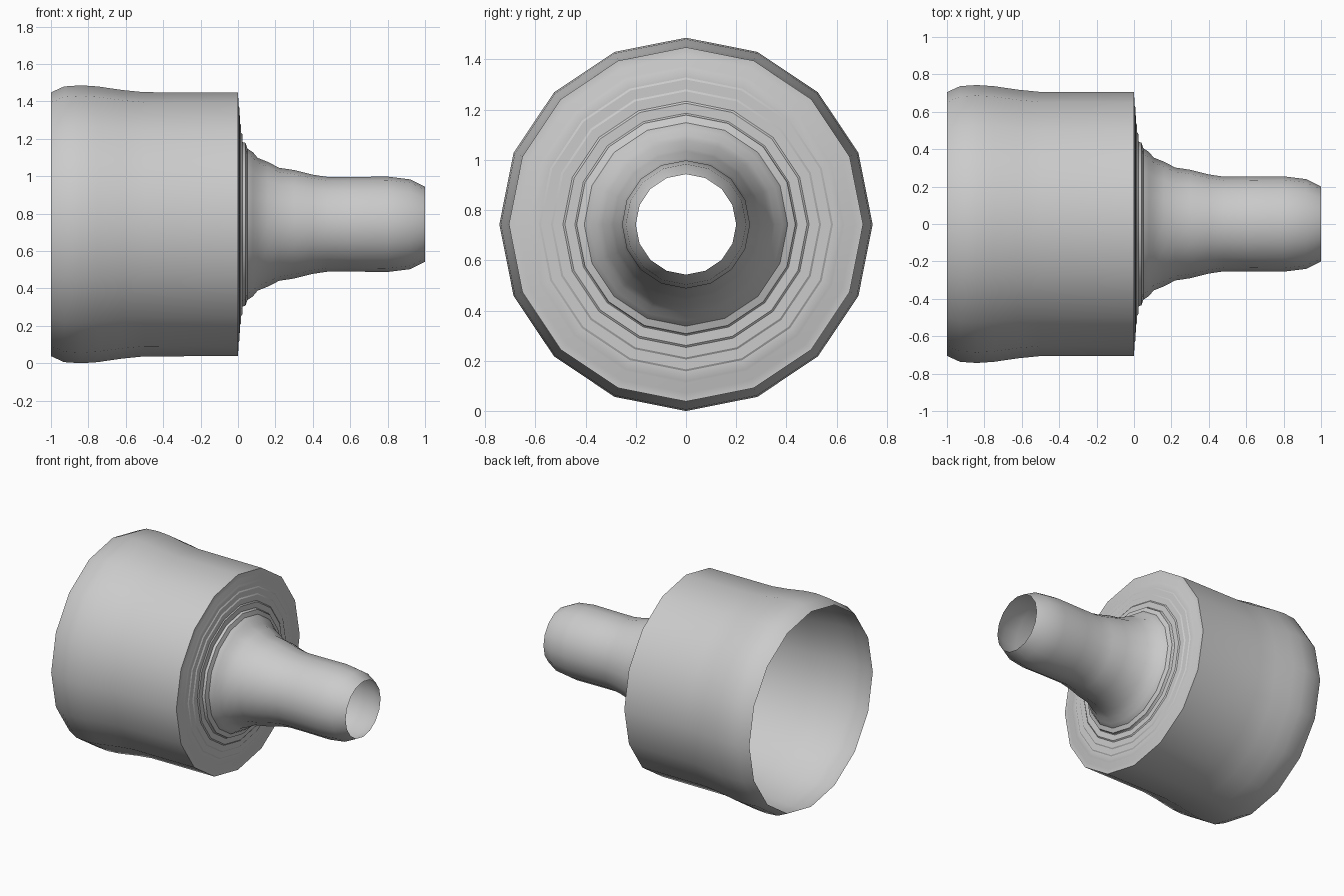
import bpy, bmesh, math

cube = bpy.data.objects.get("Cube")
if cube:
    bpy.data.objects.remove(cube, do_unlink=True)

SIDES = 16
AXIS_Z = 0.743

grey = bpy.data.materials.new("plain grey")
grey.use_nodes = True
colour = (0.6, 0.6, 0.6, 1)
grey.diffuse_color = colour
grey.node_tree.nodes["Principled BSDF"].inputs["Base Color"].default_value = colour

# Wide socket: (x, radius)
profile = [(-1, .705), (-.93, .737), (-.84, .743), (-.75, .737),
           (-.62, .718), (-.5, .706), (0, .705)]

# Stepped shoulder: flat treads joined by shallow risers
x, r = 0.0, 0.68
for step in range(6):
    profile.append((x, r))
    x += 0.003 + 0.0008 * step
    profile.append((x, r - 0.008))
    r -= 0.0475

# Curved collar and narrow spout
profile += [(.022, .44), (.04, .435), (.05, .405), (.08, .385), (.105, .355),
            (.16, .333), (.22, .302), (.3, .29), (.4, .265), (.48, .253),
            (.6, .253), (.8, .255), (.92, .24), (1, .2)]


def lathe(name, points):
    """Revolve the profile around the x axis as an open shell."""
    bm = bmesh.new()
    rings = []
    for px, pr in points:
        ring = []
        for i in range(SIDES):
            a = math.tau * i / SIDES
            ring.append(bm.verts.new((px, pr * math.sin(a), AXIS_Z + pr * math.cos(a))))
        rings.append(ring)
    for a, b in zip(rings, rings[1:]):
        for i in range(SIDES):
            j = (i + 1) % SIDES
            bm.faces.new((a[i], b[i], b[j], a[j]))
    # Outward direction follows the wide socket wall
    bm.normal_update()
    bm.faces.ensure_lookup_table()
    first = bm.faces[0]
    if first.normal.z < 0:
        bmesh.ops.reverse_faces(bm, faces=bm.faces[:])
    mesh = bpy.data.meshes.new(name)
    bm.to_mesh(mesh)
    bm.free()
    mesh.materials.append(grey)
    obj = bpy.data.objects.new(name, mesh)
    bpy.context.collection.objects.link(obj)
    return obj


reducer = lathe("stepped_pipe_reducer", profile)
bpy.ops.object.select_all(action="DESELECT")
reducer.select_set(True)
bpy.context.view_layer.objects.active = reducer
bpy.ops.object.shade_smooth_by_angle(angle=math.radians(30))
